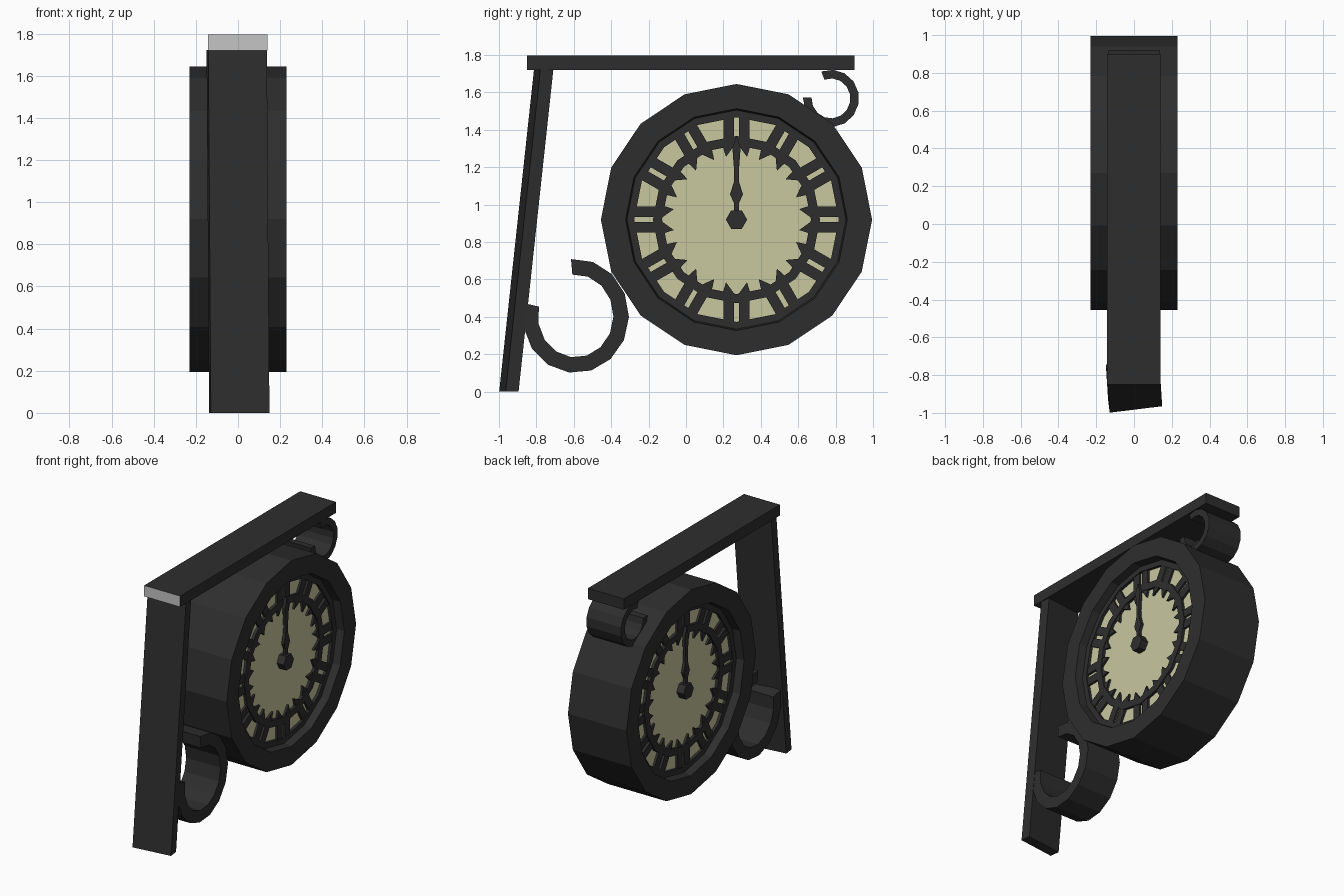
import bpy, bmesh, math
from mathutils import Vector

if "Cube" in bpy.data.objects:
    bpy.data.objects.remove(bpy.data.objects["Cube"])

CY, CZ = 0.27, 0.92          # clock centre
SIDES = 16


def material(name, rgb):
    m = bpy.data.materials.new(name)
    m.diffuse_color = (*rgb, 1)
    m.use_nodes = True
    m.node_tree.nodes["Principled BSDF"].inputs["Base Color"].default_value = m.diffuse_color
    return m


DARK = material("dark iron", (0.027, 0.027, 0.027))
CREAM = material("cream dial", (0.58, 0.58, 0.35))
PALE = material("pale grey end", (0.56, 0.56, 0.56))


def finish(name, bm, mats, mirror=False):
    bmesh.ops.recalc_face_normals(bm, faces=bm.faces)
    me = bpy.data.meshes.new(name)
    bm.to_mesh(me)
    bm.free()
    for m in mats:
        me.materials.append(m)
    ob = bpy.data.objects.new(name, me)
    bpy.context.collection.objects.link(ob)
    if mirror:
        ob.modifiers.new("Mirror", 'MIRROR').use_mirror_merge = False
    return ob


def prism(bm, pts, x0, x1):
    """Extrude a (y, z) outline along x."""
    a = [bm.verts.new((x0, y, z)) for y, z in pts]
    b = [bm.verts.new((x1, y, z)) for y, z in pts]
    bm.faces.new(a)
    bm.faces.new(b[::-1])
    for i in range(len(pts)):
        j = (i + 1) % len(pts)
        bm.faces.new((a[i], a[j], b[j], b[i]))


def lathe(bm, profile, sides=SIDES):
    """Spin a closed (x, r) profile around the clock axis."""
    rows = []
    for k in range(sides):
        t = 2 * math.pi * k / sides
        rows.append([bm.verts.new((x, CY + r * math.sin(t), CZ + r * math.cos(t)))
                     for x, r in profile])
    n = len(profile)
    for k in range(sides):
        p, q = rows[k], rows[(k + 1) % sides]
        for i in range(n):
            j = (i + 1) % n
            bm.faces.new((p[i], p[j], q[j], q[i]))


def scroll(name, cy, cz, ry, rz, thick, a0, a1, half, segs):
    """C-shaped flat strip bracket."""
    bm = bmesh.new()
    rows = []
    for k in range(segs + 1):
        t = math.radians(a0 + (a1 - a0) * k / segs)
        c, s = math.cos(t), math.sin(t)
        o = (cy + ry * c, cz + rz * s)
        i = (cy + (ry - thick) * c, cz + (rz - thick) * s)
        rows.append([bm.verts.new((x, *p)) for x, p in
                     ((-half, o), (half, o), (half, i), (-half, i))])
    for p, q in zip(rows, rows[1:]):
        for i in range(4):
            j = (i + 1) % 4
            bm.faces.new((p[i], p[j], q[j], q[i]))
    bm.faces.new(rows[0])
    bm.faces.new(rows[-1][::-1])
    finish(name, bm, [DARK])


def polar(angle, pts):
    """Turn (sideways, outward) points to an hour position on the dial."""
    s, c = math.sin(angle), math.cos(angle)
    return [(CY + u * c + r * s, CZ - u * s + r * c) for u, r in pts]


# top bar, pale on its front end
bm = bmesh.new()
prism(bm, [(-0.85, 1.72), (0.90, 1.72), (0.90, 1.797), (-0.85, 1.797)], -0.142, 0.14)
bm.normal_update()
bmesh.ops.recalc_face_normals(bm, faces=bm.faces)
for f in bm.faces:
    f.material_index = 1 if f.normal.y < -0.9 else 0
finish("top_bar", bm, [DARK, PALE])

# leaning wall post, slightly twisted
bm = bmesh.new()
tw = math.radians(7)
along = Vector((math.cos(tw), math.sin(tw), 0)) * 0.14
across = Vector((-math.sin(tw), math.cos(tw), 0)) * 0.035
ends = []
for c in (Vector((0.006, -0.947, 0)), Vector((-0.006, -0.761, 1.722))):
    ends.append([bm.verts.new(c + along * a + across * b)
                 for a, b in ((-1, -1), (1, -1), (1, 1), (-1, 1))])
lo, hi = ends
bm.faces.new(lo)
bm.faces.new(hi[::-1])
for i in range(4):
    j = (i + 1) % 4
    bm.faces.new((lo[i], lo[j], hi[j], hi[i]))
finish("wall_post", bm, [DARK])

# scroll brackets
scroll("lower_scroll", -0.59, 0.405, 0.285, 0.305, 0.083, 95, -193, 0.135, 12)
scroll("upper_scroll", 0.775, 1.568, 0.15, 0.153, 0.046, 110, -182, 0.135, 12)

# clock housing with stepped rim on both sides
bm = bmesh.new()
half = [(0.23, 0.725), (0.23, 0.593), (0.175, 0.585), (0.175, 0.547), (0.145, 0.547)]
lathe(bm, half + [(-x, r) for x, r in reversed(half)])
finish("clock_housing", bm, [DARK])

# cream dial plate, both sides
bm = bmesh.new()
prism(bm, polar(0, [(0.56 * math.sin(2 * math.pi * k / SIDES),
                     0.56 * math.cos(2 * math.pi * k / SIDES)) for k in range(SIDES)]),
      -0.155, 0.155)
finish("dial", bm, [CREAM])

# inner hour ring
bm = bmesh.new()
lathe(bm, [(0.15, 0.447), (0.175, 0.447), (0.175, 0.398), (0.15, 0.398)])
finish("hour_ring", bm, [DARK], True)

# hour marks: paired bars with spikes inside the ring
bm = bmesh.new()
for h in range(12):
    t = h * math.pi / 6
    for s in (-1, 1):
        prism(bm, polar(t, [(s * 0.013, 0.40), (s * 0.07, 0.40),
                            (s * 0.07, 0.55), (s * 0.013, 0.55)]), 0.15, 0.17)
        prism(bm, polar(t, [(s * 0.006, 0.405), (s * 0.078, 0.405),
                            (s * 0.056, 0.335)]), 0.15, 0.17)
finish("hour_marks", bm, [DARK], True)

# clock hands (both at twelve) and hexagonal hub
bm = bmesh.new()
side = [(0.012, 0.0), (0.014, 0.09), (0.035, 0.135), (0.014, 0.20),
        (0.012, 0.25), (0.022, 0.385)]
prism(bm, polar(0, side + [(0, 0.45)] + [(-u, r) for u, r in reversed(side)]), 0.175, 0.195)
finish("hands", bm, [DARK], True)
bm = bmesh.new()
prism(bm, polar(0, [(0.057 * math.cos(k * math.pi / 3), 0.057 * math.sin(k * math.pi / 3))
                    for k in range(6)]), 0.15, 0.21)
finish("hand_hub", bm, [DARK], True)
